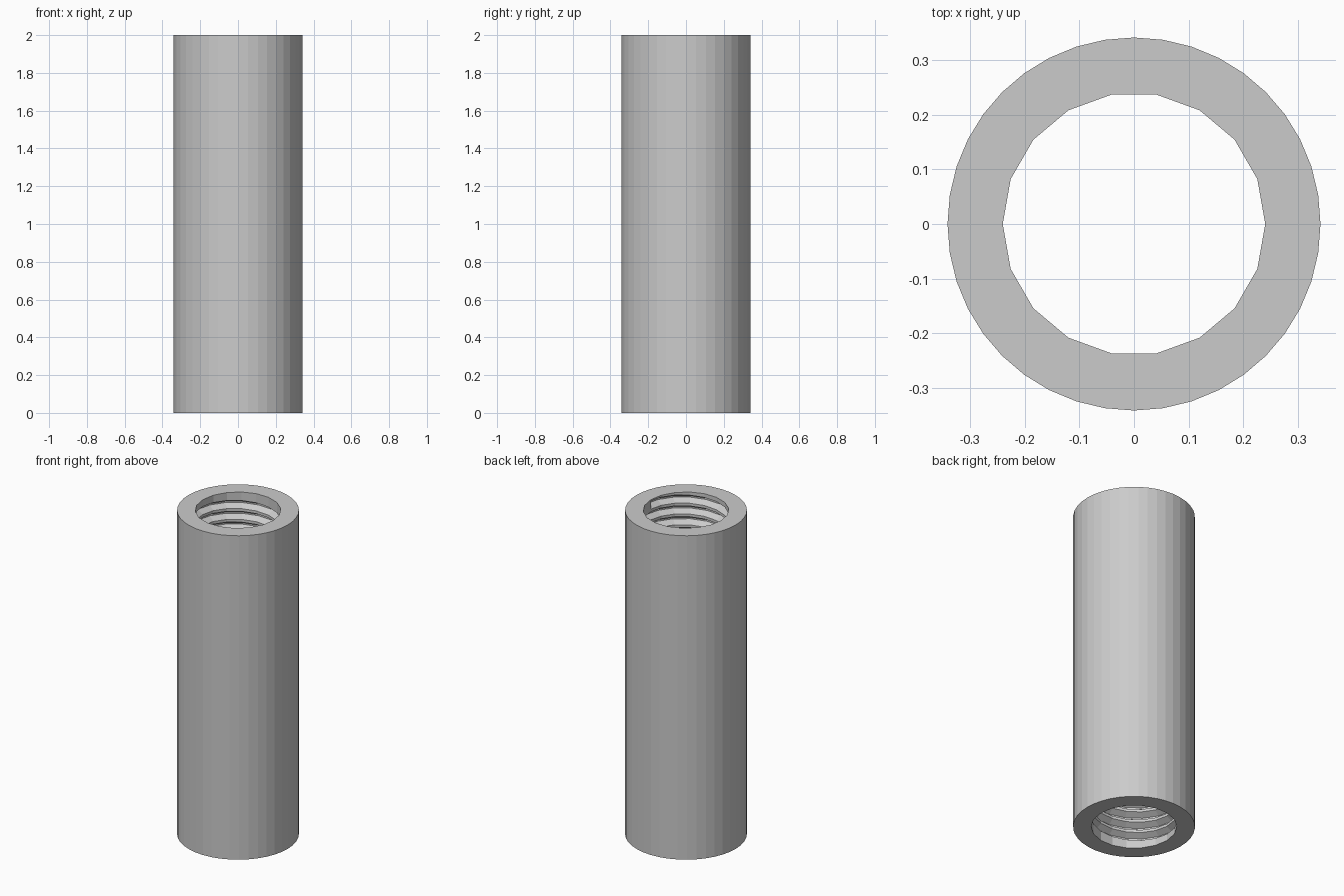
import bpy, bmesh
from math import cos, sin, tau

if "Cube" in bpy.data.objects:
    bpy.data.objects.remove(bpy.data.objects["Cube"])

HEIGHT, OUTER, CREST, ROOT = 2.0, 0.341, 0.24, 0.276
OUTER_SIDES, BORE_SIDES = 40, 18
TURNS, PITCH = 29, HEIGHT / 30
FLANK, FLAT = PITCH * 0.3125, PITCH * 0.125
GROOVE = 2 * FLANK + FLAT
START = (HEIGHT - TURNS * PITCH - GROOVE) / 2
# Groove cross-section: radius and height above the lower lip
PROFILE = [(CREST, 0), (ROOT, FLANK), (ROOT, FLANK + FLAT), (CREST, GROOVE)]

bm = bmesh.new()


def point(radius, step, sides, z):
    a = tau * (step % sides) / sides
    return bm.verts.new((radius * cos(a), radius * sin(a), z))


def ring(radius, sides, z):
    return [point(radius, i, sides, z) for i in range(sides)]


def strip(low, high):
    for i in range(len(low) - 1):
        bm.faces.new((low[i], low[i + 1], high[i + 1], high[i]))


def ring_edges(verts):
    return [bm.edges.get((v, verts[i - 1])) for i, v in enumerate(verts)]


# Outer wall
outer_low = ring(OUTER, OUTER_SIDES, 0)
outer_high = ring(OUTER, OUTER_SIDES, HEIGHT)
strip(outer_low + outer_low[:1], outer_high + outer_high[:1])

# Helical thread groove, rising counter-clockwise
steps = TURNS * BORE_SIDES
helix = [[point(r, i, BORE_SIDES, START + PITCH * i / BORE_SIDES + dz)
          for i in range(steps + 1)] for r, dz in PROFILE]
for low, high in zip(helix, helix[1:]):
    strip(low, high)
for end in (0, steps):
    bm.faces.new([rail[end] for rail in helix])

# Thread crests between neighbouring turns
strip(helix[3][:-BORE_SIDES], helix[0][BORE_SIDES:])

# Plain bore wall at both mouths
bore_low = ring(CREST, BORE_SIDES, 0)
bore_high = ring(CREST, BORE_SIDES, HEIGHT)
strip(bore_low + bore_low[:1], helix[0][:BORE_SIDES + 1])
strip(helix[3][-BORE_SIDES - 1:], bore_high + bore_high[:1])

# Flat annular ends
for outside, inside in ((outer_low, bore_low), (outer_high, bore_high)):
    bmesh.ops.triangle_fill(bm, use_beauty=True, use_dissolve=False,
                            edges=ring_edges(outside) + ring_edges(inside))
bmesh.ops.recalc_face_normals(bm, faces=bm.faces)

mesh = bpy.data.meshes.new("threaded_sleeve")
bm.to_mesh(mesh)
bm.free()
sleeve = bpy.data.objects.new("threaded_sleeve", mesh)
bpy.context.collection.objects.link(sleeve)

# Plain grey metal
grey = bpy.data.materials.new("light_grey")
grey.use_nodes = True
colour = (0.6, 0.6, 0.6, 1)
grey.diffuse_color = colour
grey.node_tree.nodes["Principled BSDF"].inputs["Base Color"].default_value = colour
mesh.materials.append(grey)
